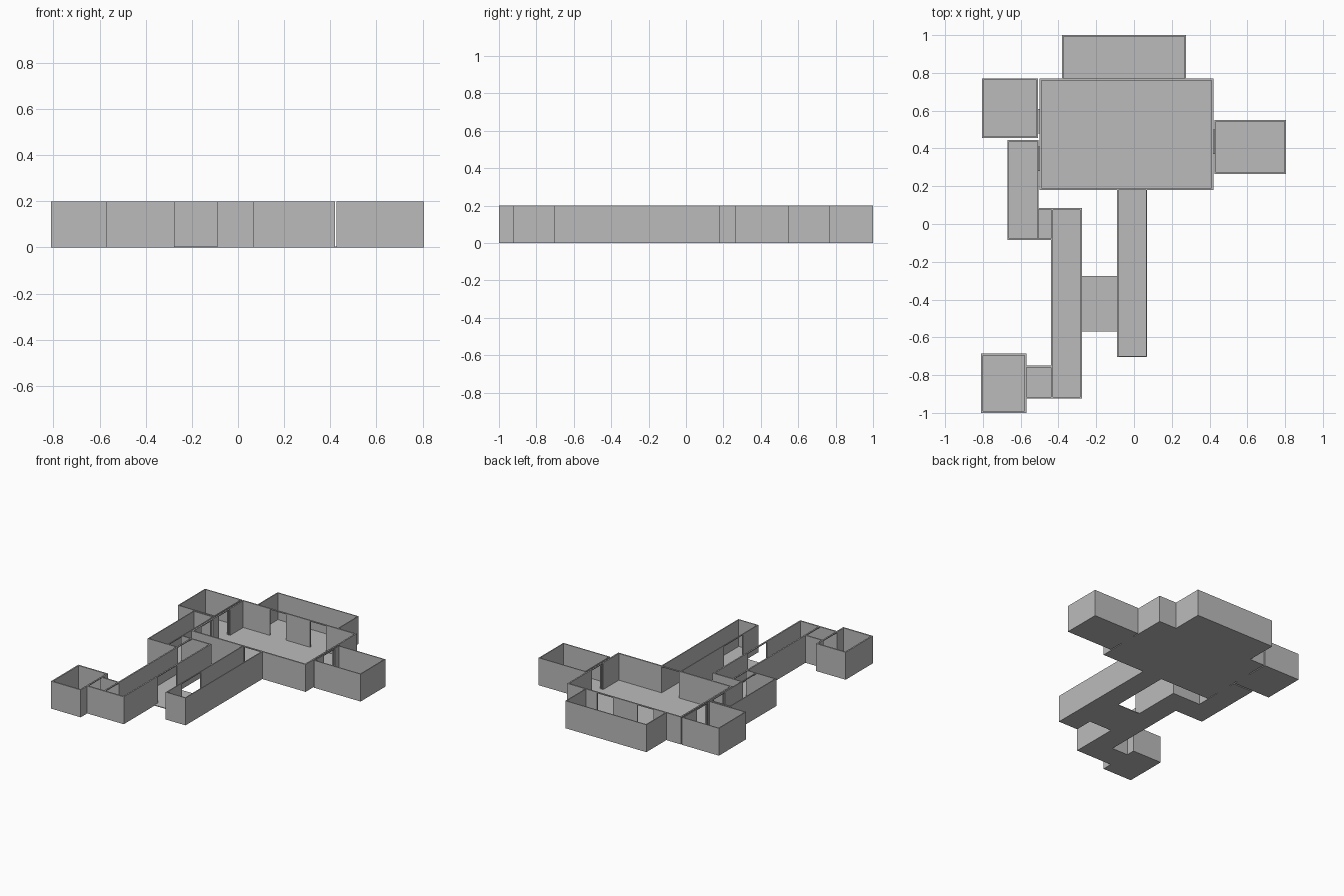
import bpy
import bmesh
from mathutils import Matrix, Vector

if "Cube" in bpy.data.objects:
    bpy.data.objects.remove(bpy.data.objects["Cube"], do_unlink=True)

HEIGHT = 0.2
FLOOR = 0.005
LINTEL = 0.007

plaster = bpy.data.materials.new("plain_grey")
plaster.use_nodes = True
GREY = (0.5, 0.5, 0.5, 1)
plaster.diffuse_color = GREY
plaster.node_tree.nodes["Principled BSDF"].inputs["Base Color"].default_value = GREY


def add_box(bm, low, high):
    low, high = Vector(low), Vector(high)
    place = Matrix.Translation((low + high) / 2) @ Matrix.Diagonal((*(high - low), 1))
    bmesh.ops.create_cube(bm, size=1, matrix=place)


def add_wall(bm, axis, start, end, low, high, doors):
    """Wall along axis (0 = x, 1 = y), low..high across, split by doorways."""
    def piece(a, b, bottom):
        if b - a < 0.001:
            return
        if axis == 0:
            add_box(bm, (a, low, bottom), (b, high, HEIGHT))
        else:
            add_box(bm, (low, a, bottom), (high, b, HEIGHT))

    at = start
    for a, b in sorted(doors):
        piece(at, a, 0)
        piece(a, b, HEIGHT - LINTEL)
        at = b
    piece(at, end, 0)


def finish(name, bm):
    mesh = bpy.data.meshes.new(name)
    bm.to_mesh(mesh)
    bm.free()
    mesh.materials.append(plaster)
    bpy.context.collection.objects.link(bpy.data.objects.new(name, mesh))


def room(name, x0, x1, y0, y1, t=0.007, sides="NSEW", **doors):
    """Floor plate with walls on the listed sides; doors maps side to gaps."""
    bm = bmesh.new()
    add_box(bm, (x0, y0, 0), (x1, y1, FLOOR))
    walls = {
        "N": (0, x0, x1, y1 - t, y1),
        "S": (0, x0, x1, y0, y0 + t),
        "E": (1, y0, y1, x1 - t, x1),
        "W": (1, y0, y1, x0, x0 + t),
    }
    for side in sides:
        add_wall(bm, *walls[side], doors.get(side, []))
    finish(name, bm)


# Main hall and the rooms around it
west_doors = [(0.28, 0.41), (0.48, 0.61)]
east_door = [(0.37, 0.5)]
room("main_hall", -0.5, 0.42, 0.18, 0.77, t=0.01,
     N=[(-0.275, -0.146), (0.05, 0.18)], S=[(-0.078, 0.063)],
     W=west_doors, E=east_door)
room("back_room", -0.38, 0.275, 0.77, 1.0, sides="NEW")
room("west_room", -0.805, -0.508, 0.455, 0.77, E=west_doors[1:])
room("east_room", 0.427, 0.805, 0.265, 0.55, W=east_door)

# Corridors
bridge_door = [(-0.53, -0.31)]
room("west_corridor", -0.67, -0.505, -0.085, 0.445,
     E=[(-0.078, 0.075), west_doors[0]])
room("corridor_link", -0.505, -0.44, -0.085, 0.085, sides="NS")
room("long_corridor", -0.44, -0.275, -0.925, 0.085, t=0.01,
     W=[(-0.915, -0.76), (-0.078, 0.075)], E=bridge_door)
room("south_corridor", -0.09, 0.07, -0.705, 0.18, sides="SEW", W=bridge_door)

# Open bridge between the two long corridors
room("bridge_floor", -0.275, -0.09, -0.57, -0.275, sides="")

# Corner room and its short link
room("corner_link", -0.57, -0.44, -0.925, -0.75, t=0.01, sides="NS")
room("corner_room", -0.81, -0.57, -1.0, -0.685, t=0.01, E=[(-0.915, -0.76)])

# Door sills across the narrow gaps
bm = bmesh.new()
for a, b in west_doors:
    add_box(bm, (-0.508, a, 0), (-0.5, b, FLOOR))
for a, b in east_door:
    add_box(bm, (0.42, a, 0), (0.427, b, FLOOR))
finish("door_sills", bm)
